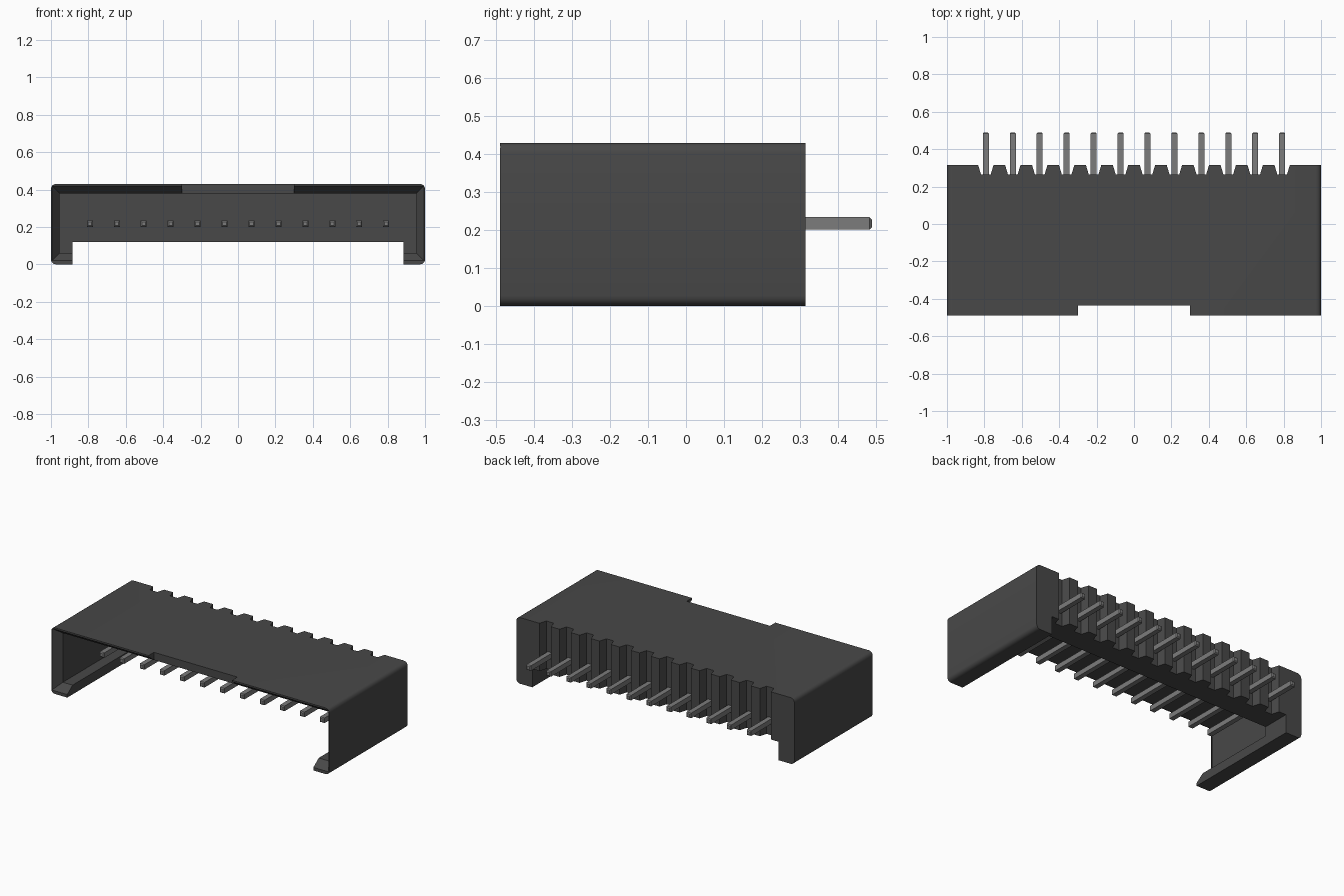
import bpy, bmesh
from mathutils import Vector

cube = bpy.data.objects.get("Cube")
if cube:
    bpy.data.objects.remove(cube, do_unlink=True)


def material(name, value, rough):
    m = bpy.data.materials.new(name)
    m.use_nodes = True
    colour = (value, value, value, 1)
    m.diffuse_color = colour
    bsdf = m.node_tree.nodes["Principled BSDF"]
    bsdf.inputs["Base Color"].default_value = colour
    bsdf.inputs["Roughness"].default_value = rough
    return m


dark_plastic = material("dark grey plastic", 0.065, 0.6)
grey_metal = material("grey metal", 0.2, 0.5)


def loft(bm, rings):
    """Closed solid through rings with equal point counts."""
    rows = [[bm.verts.new(p) for p in ring] for ring in rings]
    n = len(rows[0])
    bm.faces.new(rows[0])
    bm.faces.new(rows[-1][::-1])
    for a, b in zip(rows, rows[1:]):
        for i in range(n):
            j = (i + 1) % n
            bm.faces.new((a[i], b[i], b[j], a[j]))


def rect(y, x, z0, z1, cx=0.0):
    return [(cx - x, y, z0), (cx + x, y, z0), (cx + x, y, z1), (cx - x, y, z1)]


def finish(bm, name, mat):
    bmesh.ops.recalc_face_normals(bm, faces=bm.faces[:])
    mesh = bpy.data.meshes.new(name)
    bm.to_mesh(mesh)
    bm.free()
    mesh.materials.append(mat)
    obj = bpy.data.objects.new(name, mesh)
    bpy.context.collection.objects.link(obj)
    return obj


PIN_COUNT, PITCH = 12, 0.144
pin_xs = [(i - (PIN_COUNT - 1) / 2) * PITCH for i in range(PIN_COUNT)]
FRONT, BACK, TOP = -0.49, 0.315, 0.43

# Housing block with rounded long edges
bm = bmesh.new()
loft(bm, [rect(FRONT, 1, 0, TOP), rect(BACK, 1, 0, TOP)])
long_edges = [e for e in bm.edges
              if abs((e.verts[0].co - e.verts[1].co).normalized().y) > 0.9]
bmesh.ops.bevel(bm, geom=long_edges, offset=0.027, segments=4, profile=0.5,
                affect='EDGES')
housing = finish(bm, "housing", dark_plastic)


def cutter(name, build):
    bm = bmesh.new()
    build(bm)
    obj = finish(bm, name, dark_plastic)
    obj.hide_render = True
    obj.hide_set(True)
    mod = housing.modifiers.new(name, 'BOOLEAN')
    mod.operation = 'DIFFERENCE'
    mod.solver = 'EXACT'
    mod.object = obj
    return obj


# Cavity with a flared mouth
def cavity(bm):
    loft(bm, [rect(-0.545, 1.035, -0.02, 0.46),
              rect(-0.435, 0.955, 0.06, 0.38),
              rect(0.13, 0.955, 0.06, 0.38)])


# Open underside, and the key slot in the top edge
def underside(bm):
    loft(bm, [rect(-0.7, 0.885, -0.1, 0.12), rect(0.5, 0.885, -0.1, 0.12)])


def key_slot(bm):
    loft(bm, [rect(-0.7, 0.3, 0.3, 0.6), rect(-0.435, 0.3, 0.3, 0.6)])


# Tapered grooves behind each pin
def grooves(bm):
    for x in pin_xs:
        loft(bm, [rect(0.265, 0.026, -0.1, 0.6, x),
                  rect(0.365, 0.056, -0.1, 0.6, x)])


cutters = [cutter("cavity_cutter", cavity),
           cutter("underside_cutter", underside),
           cutter("key_slot_cutter", key_slot),
           cutter("groove_cutter", grooves)]

# Bake the cuts, then drop the helpers
bpy.context.view_layer.update()
graph = bpy.context.evaluated_depsgraph_get()
baked = bpy.data.meshes.new_from_object(housing.evaluated_get(graph))
housing.modifiers.clear()
housing.data = baked
for obj in cutters:
    bpy.data.objects.remove(obj, do_unlink=True)

bpy.ops.object.select_all(action='DESELECT')
housing.select_set(True)
bpy.context.view_layer.objects.active = housing
bpy.ops.object.shade_smooth_by_angle(angle=0.5)

# Square contact pins with chamfered tips
for number, x in enumerate(pin_xs, 1):
    bm = bmesh.new()
    w, z0, z1, c = 0.016, 0.201, 0.234, 0.006
    loft(bm, [rect(-0.27, w - c, z0 + c, z1 - c, x),
              rect(-0.27 + c, w, z0, z1, x),
              rect(0.49 - c, w, z0, z1, x),
              rect(0.49, w - c, z0 + c, z1 - c, x)])
    finish(bm, f"contact_pin_{number}", grey_metal)
